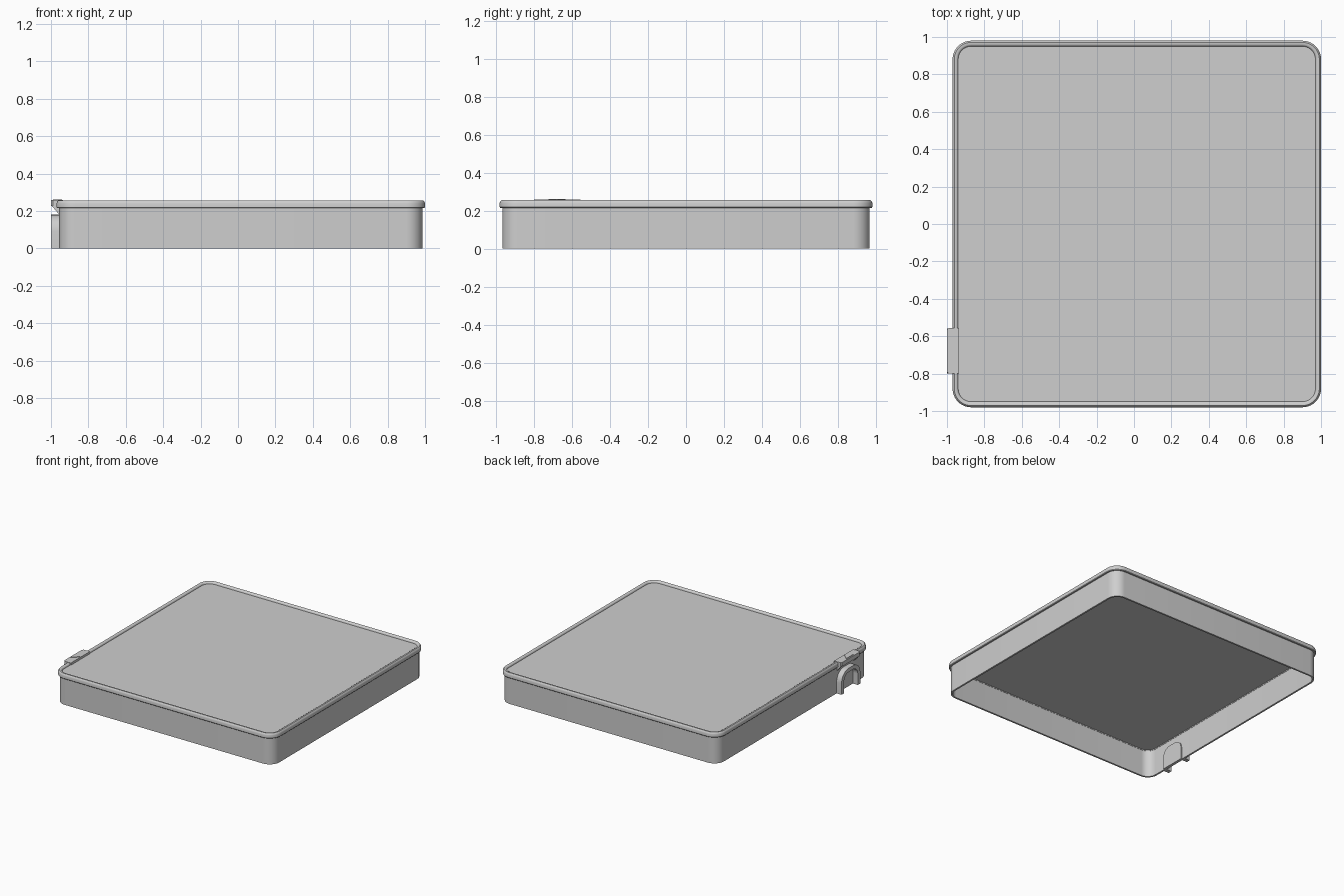
import bpy
import bmesh
import math

cube = bpy.data.objects.get("Cube")
if cube:
    bpy.data.objects.remove(cube, do_unlink=True)

grey = bpy.data.materials.new("light_grey")
grey.use_nodes = True
colour = (0.62, 0.62, 0.62, 1)
grey.diffuse_color = colour
grey.node_tree.nodes["Principled BSDF"].inputs["Base Color"].default_value = colour

CENTRE_X, HALF_X, HALF_Y, RADIUS = 0.015, 0.985, 0.98, 0.1
CLIP_Y = -0.678


def finish(name, bm, smooth=True):
    bmesh.ops.recalc_face_normals(bm, faces=bm.faces)
    mesh = bpy.data.meshes.new(name)
    bm.to_mesh(mesh)
    bm.free()
    mesh.materials.append(grey)
    obj = bpy.data.objects.new(name, mesh)
    bpy.context.collection.objects.link(obj)
    if smooth:
        bpy.ops.object.select_all(action='DESELECT')
        obj.select_set(True)
        bpy.context.view_layer.objects.active = obj
        bpy.ops.object.shade_smooth_by_angle(angle=math.radians(35))
    return obj


def rounded_rect(inset, z, steps=10):
    """Rounded rectangle outline, moved inwards by inset."""
    r = RADIUS - inset
    points = []
    for corner, (sx, sy) in enumerate([(1, 1), (-1, 1), (-1, -1), (1, -1)]):
        for i in range(steps + 1):
            a = math.pi / 2 * (corner + i / steps)
            points.append((CENTRE_X + sx * (HALF_X - RADIUS) + r * math.cos(a),
                           sy * (HALF_Y - RADIUS) + r * math.sin(a), z))
    return points


def sweep(name, profile):
    """Closed (inset, z) section carried round the rounded rectangle."""
    bm = bmesh.new()
    rings = [[bm.verts.new(p) for p in rounded_rect(*s)] for s in profile]
    for k, ring in enumerate(rings):
        other = rings[(k + 1) % len(rings)]
        for i in range(len(ring)):
            j = (i + 1) % len(ring)
            bm.faces.new((ring[i], ring[j], other[j], other[i]))
    return finish(name, bm)


def extrude(name, points, offset, smooth=False):
    """Solid made from a flat outline moved along offset."""
    bm = bmesh.new()
    face = bm.faces.new([bm.verts.new(p) for p in points])
    new = bmesh.ops.extrude_face_region(bm, geom=[face])["geom"]
    verts = [v for v in new if isinstance(v, bmesh.types.BMVert)]
    bmesh.ops.translate(bm, verts=verts, vec=offset)
    return finish(name, bm, smooth)


def arch(half, top, radius, steps=8):
    """Round-shouldered doorway outline as (y, z), from foot to foot."""
    points = [(half, 0)]
    for side in (0, 1):
        cy = (half - radius) * (1 - 2 * side)
        for i in range(steps + 1):
            a = math.pi / 2 * (side + i / steps)
            points.append((cy + radius * math.cos(a),
                           top - radius + radius * math.sin(a)))
    return points + [(-half, 0)]


# Skirt wall, open underneath
sweep("side_wall", [(0.014, 0), (0.014, 0.222), (0.028, 0.222), (0.028, 0)])

# Overhanging rim with softened top edges
sweep("top_rim", [(0.003, 0.215), (0, 0.219), (0, 0.24), (0.003, 0.249),
                  (0.009, 0.255), (0.02, 0.255), (0.027, 0.251), (0.03, 0.245),
                  (0.03, 0.215)])

# Slightly recessed top panel
extrude("top_panel", rounded_rect(0.027, 0.222), (0, 0, 0.018), True)

# Hoop on the side wall
outer, inner = arch(0.12, 0.18, 0.09), arch(0.088, 0.15, 0.06)
bm = bmesh.new()
layers = [[bm.verts.new((x, CLIP_Y + y, z)) for y, z in line]
          for x, line in ((-1, outer), (-0.95, outer), (-0.95, inner), (-1, inner))]
for k in range(4):
    a, b = layers[k], layers[(k + 1) % 4]
    for i in range(len(a) - 1):
        bm.faces.new((a[i], a[i + 1], b[i + 1], b[i]))
for end in (0, -1):
    bm.faces.new([line[end] for line in layers])
finish("clip_hoop", bm)

# Matching raised plate inside the wall
extrude("clip_inner_plate", [(-0.943, CLIP_Y + y, z) for y, z in arch(0.1, 0.165, 0.07)],
        (0.01, 0, 0), True)

# Latch tab over the rim, with chamfered outer corners
tab = [(-0.935, 0.122), (-0.99, 0.122), (-1, 0.112),
       (-1, -0.112), (-0.99, -0.122), (-0.935, -0.122)]
extrude("latch_tab", [(x, CLIP_Y + y, 0.225) for x, y in tab], (0, 0, 0.033))

# Arrow plate on the tab
extrude("latch_arrow", [(-0.99, CLIP_Y - 0.045, 0.257), (-0.94, CLIP_Y, 0.257),
                        (-0.99, CLIP_Y + 0.045, 0.257)], (0, 0, 0.005))

# Sloping ribs under both ends of the tab
for side, y in (("front", -0.118), ("back", 0.094)):
    extrude("latch_rib_" + side,
            [(x, CLIP_Y + y, z) for x, z in
             ((-0.998, 0.23), (-0.95, 0.23), (-0.95, 0.185), (-0.96, 0.185))],
            (0, 0.024, 0))
